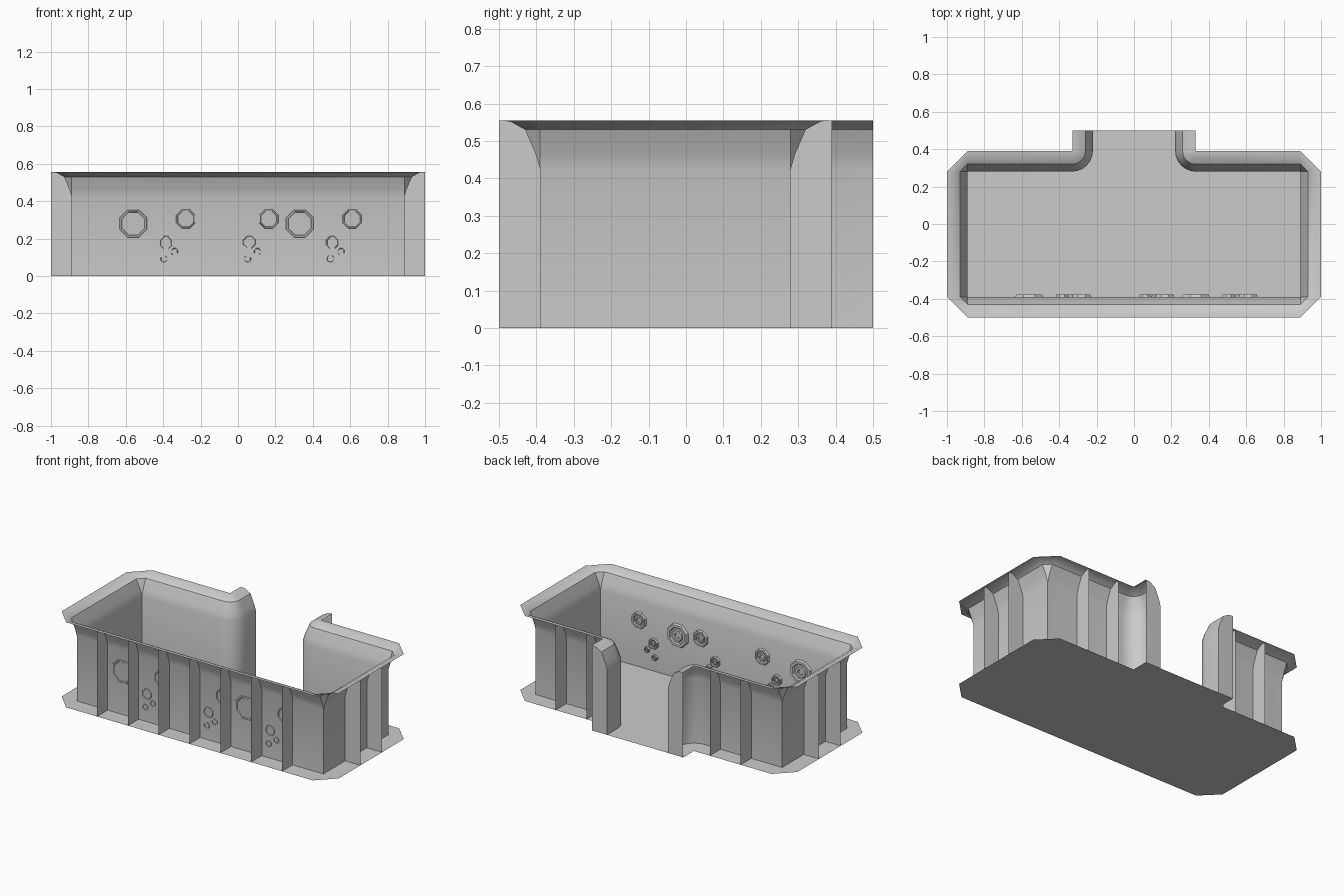
import bpy, bmesh
from math import cos, sin, pi, radians

if "Cube" in bpy.data.objects:
    bpy.data.objects.remove(bpy.data.objects["Cube"])

D, H = 0.11, 0.555                      # flare depth, wall height
FLARE = [(0, 0.425), (0.012, 0.465), (0.04, 0.53), (0.08, 0.552), (D, H)]


def make(name, bm, smooth=False):
    bmesh.ops.remove_doubles(bm, verts=bm.verts, dist=1e-5)
    me = bpy.data.meshes.new(name)
    bm.to_mesh(me)
    bm.free()
    ob = bpy.data.objects.new(name, me)
    bpy.context.collection.objects.link(ob)
    if smooth:
        bpy.ops.object.select_all(action='DESELECT')
        ob.select_set(True)
        bpy.context.view_layer.objects.active = ob
        bpy.ops.object.shade_smooth_by_angle(angle=radians(30))
    return ob


def path(d):
    """Plan outline of the enclosure, pushed outward by d."""
    right = [(0.89, -0.39 - d), (0.89 + d, -0.39), (0.89 + d, 0.28), (0.89, 0.28 + d)]
    r = D - d
    for i in range(7):                  # rounded turn into the doorway
        a = -pi / 2 - i * pi / 12
        right.append((0.33 + r * cos(a), 0.39 + r * sin(a)))
    right.append((0.22 + d, 0.5))
    return [(-x, y) for x, y in reversed(right)] + right


def skin(bm, rows, closed=False):
    vs = [[bm.verts.new(p) for p in row] for row in rows]
    n = len(rows[0])
    for a, b in zip(vs, vs[1:]):
        for i in range(n if closed else n - 1):
            j = (i + 1) % n
            bm.faces.new((a[i], a[j], b[j], b[i]))


# floor plate with the same outline as the rim
bm = bmesh.new()
skin_pts = path(D)
pts = [p for i, p in enumerate(skin_pts)
       if i == 0 or abs(p[0] - skin_pts[i - 1][0]) + abs(p[1] - skin_pts[i - 1][1]) > 1e-4]
bm.faces.new([bm.verts.new((x, y, 0)) for x, y in pts])
make("floor", bm)

# sheet wall, vertical then flared at the top
bm = bmesh.new()
skin(bm, [[(x, y, z) for x, y in path(d)] for d, z in [(0, 0)] + FLARE])
make("flared_wall", bm, True)

# buttress plates: wall foot and outward direction
bm = bmesh.new()
step = 1.78 / 8
feet = [(i * step, -0.39, 0, -1) for i in range(-3, 4)]
for s in (-1, 1):
    feet += [(s * 0.89, -0.39 + k * 0.67 / 3, s, 0) for k in (1, 2)]
    feet += [(s * k * step, 0.28, 0, 1) for k in (2, 3)]
    feet.append((s * 0.22, 0.5, s, 0))  # doorway end caps
for x, y, nx, ny in feet:
    bm.faces.new([bm.verts.new((x + nx * d, y + ny * d, z))
                  for d, z in [(D, 0), (0, 0)] + FLARE])
make("buttresses", bm)

# octagonal bolts through the front wall
INSIDE = [(1, 0), (0.92, 0.014), (0.72, 0.014), (0.64, 0.005),
          (0.5, 0.005), (0.44, 0.012), (0.25, 0.012), (0.2, 0.006), (0, 0.006)]
OUTSIDE = [(1, 0), (0.96, -0.004), (0.86, -0.004), (0.82, 0)]


def bolt(bm, x, z, r):
    for prof in (INSIDE, OUTSIDE):
        skin(bm, [[(x + r * k * cos((i + .5) * pi / 4), -0.39 + h,
                    z + r * k * sin((i + .5) * pi / 4)) for i in range(8)]
                  for k, h in prof], True)


bm = bmesh.new()
for x in (-0.56, 0.33):
    bolt(bm, x, 0.28, 0.08)
for k in range(3):
    o = k * 2 * step
    for x, z, r in [(-0.28, 0.305, 0.055), (-0.385, 0.18, 0.036),
                    (-0.34, 0.13, 0.02), (-0.395, 0.092, 0.02)]:
        bolt(bm, x + o, z, r)
bmesh.ops.recalc_face_normals(bm, faces=bm.faces)
make("wall_bolts", bm)
